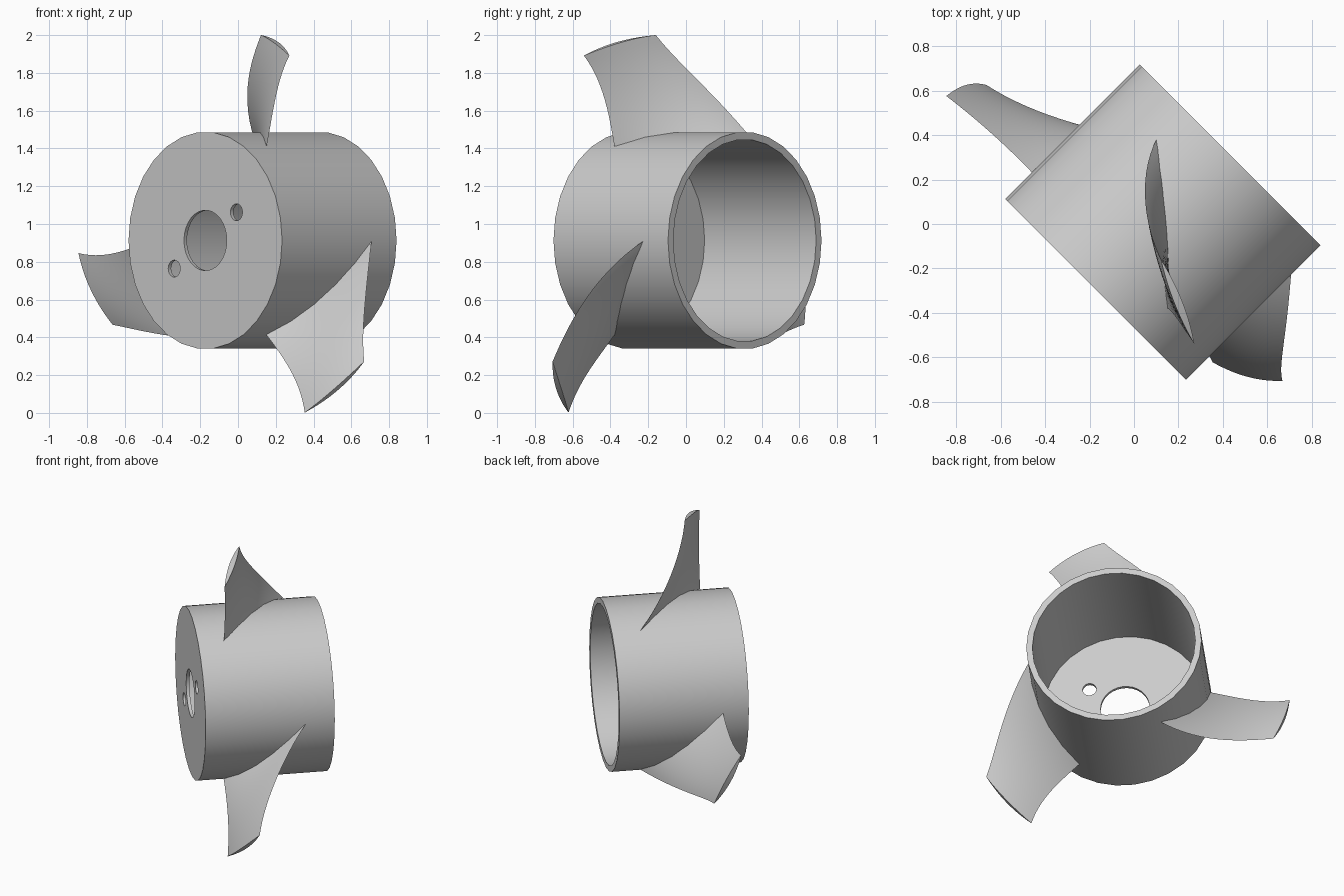
import bpy, bmesh
from math import sin, cos, pi, radians
from mathutils import Matrix, Vector

cube = bpy.data.objects.get("Cube")
if cube:
    bpy.data.objects.remove(cube, do_unlink=True)

# Hub frame: local x is sideways, local y runs along the axle, z is up
FRAME = Matrix.Translation((-0.173, -0.295, 0.913)) @ Matrix.Rotation(-pi / 4, 4, "Z")
SIDES, HUB_R, HUB_LEN, TIP_R = 30, 0.575, 0.857, 1.093

grey = bpy.data.materials.new("plain grey")
grey.use_nodes = True
grey.diffuse_color = (0.6, 0.6, 0.6, 1)
grey.node_tree.nodes["Principled BSDF"].inputs["Base Color"].default_value = (0.6, 0.6, 0.6, 1)


def finish(name, bm):
    bmesh.ops.recalc_face_normals(bm, faces=bm.faces)
    bm.transform(FRAME)
    mesh = bpy.data.meshes.new(name)
    bm.to_mesh(mesh)
    bm.free()
    obj = bpy.data.objects.new(name, mesh)
    bpy.context.collection.objects.link(obj)
    mesh.materials.append(grey)
    return obj


def activate(obj):
    bpy.ops.object.select_all(action="DESELECT")
    obj.select_set(True)
    bpy.context.view_layer.objects.active = obj


def smooth(obj):
    activate(obj)
    bpy.ops.object.shade_smooth_by_angle(angle=radians(30))


def polar(r, t, angle):
    return Vector((r * sin(angle), t, r * cos(angle)))


def bridge(bm, rings):
    for a, b in zip(rings, rings[1:]):
        n = len(a)
        for i in range(n):
            bm.faces.new((a[i], a[(i + 1) % n], b[(i + 1) % n], b[i]))


# Hub: a thin-floored cup with an axle hole, turned from a closed profile
def make_hub():
    floor, inner, bore = 0.022, 0.535, 0.16
    profile = [(bore, 0), (HUB_R, 0), (HUB_R, HUB_LEN), (inner, HUB_LEN),
               (inner, floor), (bore, floor)]
    bm = bmesh.new()
    rings = [[bm.verts.new(polar(r, t, pi / 2 + 2 * pi * i / SIDES)) for i in range(SIDES)]
             for r, t in profile]
    bridge(bm, rings + rings[:1])
    return finish("hub", bm)


# Two small screw holes drilled through the floor
def drill(hub):
    for side in (-1, 1):
        bm = bmesh.new()
        place = Matrix.Translation((0.233 * side, 0, 0.149 * side)) @ Matrix.Rotation(pi / 2, 4, "X")
        bmesh.ops.create_cone(bm, cap_ends=True, segments=20, radius1=0.045,
                              radius2=0.045, depth=0.2, matrix=place)
        cutter = finish("screw_hole_cutter", bm)
        cutter.hide_render = True
        mod = hub.modifiers.new("screw_hole", "BOOLEAN")
        mod.operation = "DIFFERENCE"
        mod.object = cutter
        activate(hub)
        bpy.ops.object.modifier_apply(modifier=mod.name)
        bpy.data.objects.remove(cutter, do_unlink=True)


# Blade: swept helical surface; s runs along the chord, f from root to tip
def blade_point(s, f, turn):
    bow = 4 * f * (1 - f)
    lead_a, lead_t = 30.2 - 3.7 * f - 2.8 * bow, 0.17 - 0.029 * f + 0.01 * bow
    trail_a, trail_t = -29.8 + 35.7 * f + 4.4 * bow, 0.672 - 0.368 * f - 0.06 * bow
    r = 0.573 + (TIP_R - 0.573) * f
    angle = radians(lead_a + (trail_a - lead_a) * s) + turn
    return polar(r, lead_t + (trail_t - lead_t) * s, angle)


def make_blade(name, turn, chord=16, span=14):
    bm = bmesh.new()
    rings = []
    for j in range(span + 1):
        f = -0.03 + 1.03 * j / span
        upper, lower = [], []
        for i in range(chord + 1):
            s = i / chord
            p = blade_point(s, f, turn)
            along = blade_point(s + 0.01, f, turn) - blade_point(s - 0.01, f, turn)
            normal = along.cross(Vector((p.x, 0, p.z))).normalized()
            half = 0.018 * 4 * s * (1 - s)
            upper.append(bm.verts.new(p + normal * half))
            lower.append(upper[-1] if i in (0, chord) else bm.verts.new(p - normal * half))
        rings.append(upper + lower[-2:0:-1])
    bridge(bm, rings)
    # Close root and tip with strips across the thickness
    for ring in (rings[0], rings[-1]):
        n = len(ring)
        for i in range(chord):
            quad = (ring[i], ring[i + 1], ring[(n - i - 1) % n], ring[(n - i) % n])
            bm.faces.new(list(dict.fromkeys(quad)))
    return finish(name, bm)


hub = make_hub()
drill(hub)
smooth(hub)
for k, label in enumerate(("top", "left", "right")):
    smooth(make_blade(label + "_blade", k * 2 * pi / 3))
